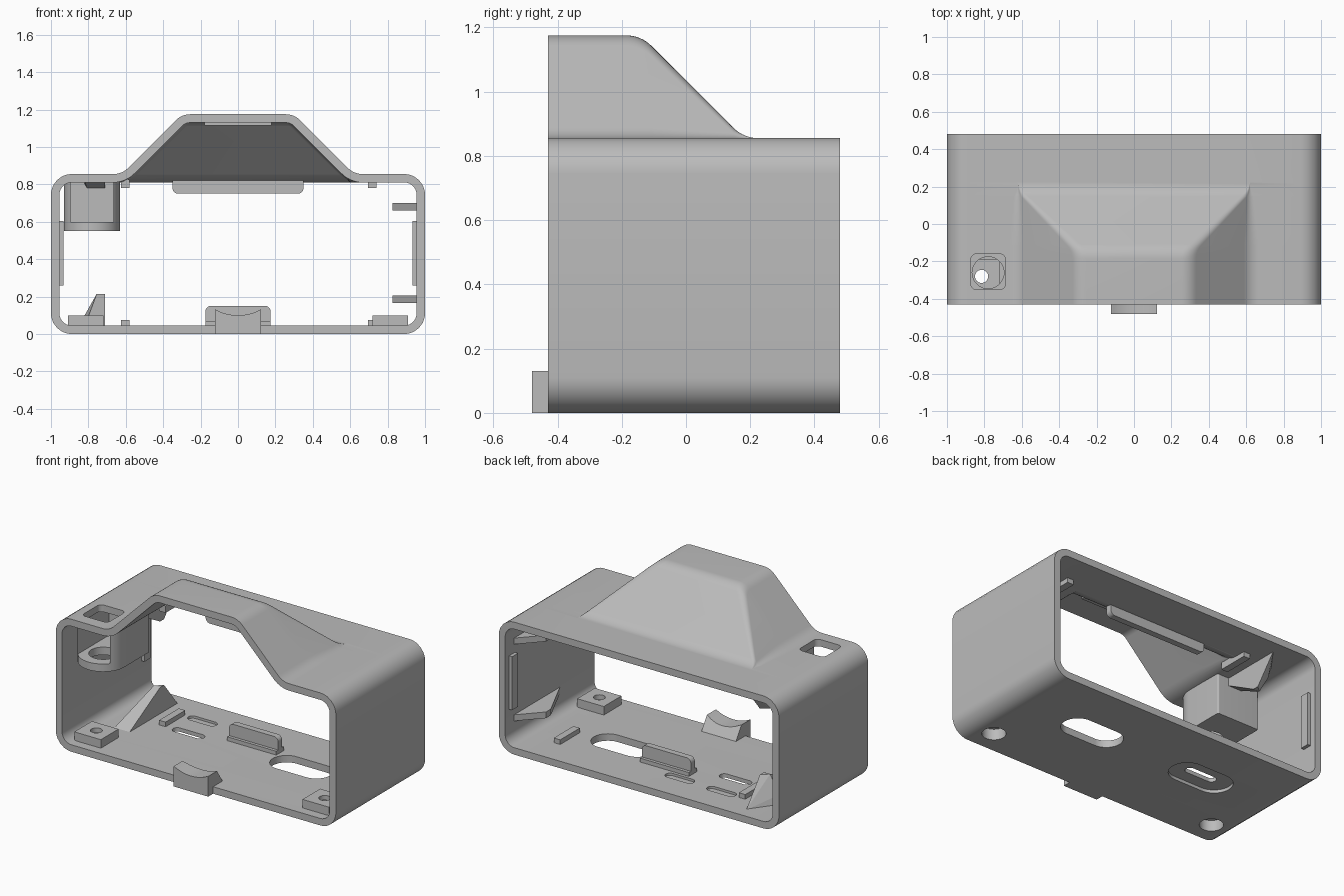
import bpy, bmesh, math
from mathutils import Vector

if "Cube" in bpy.data.objects:
    bpy.data.objects.remove(bpy.data.objects["Cube"])

grey = bpy.data.materials.new("plain_grey")
grey.use_nodes = True
grey.diffuse_color = (0.5, 0.5, 0.5, 1)
grey.node_tree.nodes["Principled BSDF"].inputs["Base Color"].default_value = (0.5, 0.5, 0.5, 1)

T, R, F = 0.045, 0.11, 0.11          # wall, corner radius, hump fillet
FRONT, BACK, TOP, RISE = -0.43, 0.48, 0.855, 0.32
TAN = math.tan(math.pi / 8)


# ---- helpers ----
def corner(a, p, b, r, n=6):
    """Arc points that round the corner p between a and b."""
    a, p, b = Vector(a), Vector(p), Vector(b)
    d1, d2 = (a - p).normalized(), (b - p).normalized()
    half = d1.angle(d2) / 2
    c = p + (d1 + d2).normalized() * r / math.sin(half)
    s, e = p + d1 * r / math.tan(half) - c, p + d2 * r / math.tan(half) - c
    return [c + s.lerp(e, i / n).normalized() * r for i in range(n + 1)]


def rounded(pts, radii, n=6):
    out = []
    for i, (p, r) in enumerate(zip(pts, radii)):
        out += corner(pts[i - 1], p, pts[(i + 1) % len(pts)], r, n) if r else [Vector(p)]
    return out


def rect(x0, x1, y0, y1):
    return [(x0, y0), (x1, y0), (x1, y1), (x0, y1)]


def rrect(cx, cy, w, h, r, n=6):
    return rounded(rect(cx - w / 2, cx + w / 2, cy - h / 2, cy + h / 2), [r] * 4, n)


def slot(cx, cy, w, h):
    return rrect(cx, cy, w, h, h * 0.499, 10)


def circle(cx, cy, r, n=40):
    return [(cx + r * math.cos(math.tau * i / n), cy + r * math.sin(math.tau * i / n)) for i in range(n)]


def finish(name, bm):
    bmesh.ops.recalc_face_normals(bm, faces=bm.faces)
    me = bpy.data.meshes.new(name)
    bm.to_mesh(me)
    bm.free()
    me.materials.append(grey)
    ob = bpy.data.objects.new(name, me)
    bpy.context.collection.objects.link(ob)
    return ob


def prism(name, outline, lo, hi, axis="Z"):
    """Extrude a 2D outline along an axis."""
    place = {"Z": lambda u, v, w: (u, v, w), "Y": lambda u, v, w: (u, w, v),
             "X": lambda u, v, w: (w, u, v)}[axis]
    bm = bmesh.new()
    a, b = ([bm.verts.new(place(p[0], p[1], w)) for p in outline] for w in (lo, hi))
    bm.faces.new(a)
    bm.faces.new(b)
    for i in range(len(a)):
        bm.faces.new((a[i - 1], a[i], b[i], b[i - 1]))
    return finish(name, bm)


def hull(name, pts):
    bm = bmesh.new()
    bmesh.ops.convex_hull(bm, input=[bm.verts.new(p) for p in pts])
    bmesh.ops.dissolve_limit(bm, angle_limit=0.01, verts=bm.verts, edges=bm.edges)
    return finish(name, bm)


def activate(ob):
    bpy.ops.object.select_all(action="DESELECT")
    ob.select_set(True)
    bpy.context.view_layer.objects.active = ob


def cut(ob, *cutters):
    activate(ob)
    for c in cutters:
        m = ob.modifiers.new("cut", "BOOLEAN")
        m.operation, m.solver, m.object = "DIFFERENCE", "EXACT", c
        bpy.ops.object.modifier_apply(modifier=m.name)
        bpy.data.objects.remove(c)


# ---- shell: sections lofted from front to back, outside and inside ----
def section(y, h, o):
    h = max(h, 1e-4)
    w, zt, xb = 1 - o, TOP - o, 0.62 - o * TAN
    k = min(1, 0.98 * h * math.sqrt(2) / (TAN * 2 * F))
    half = [(w, o), (w, zt), (xb, zt), (xb - h, zt + h)]
    radii = [R - o, R - o, k * (F + o), k * (F - o)]
    pts = half + [(-x, z) for x, z in reversed(half)]
    return [(p.x, y, p.y) for p in rounded(pts, radii + radii[::-1])]


def stations(o):
    foot = 0.18 - o * TAN
    path = [(FRONT, RISE), (foot - RISE, RISE), (foot, 0), (BACK, 0)]
    return rounded(path, [0, F - o, F + o, 0], 8)


bm = bmesh.new()
rings = [[bm.verts.new(c) for c in section(s.x, s.y, 0)] for s in stations(0)]
rings += [[bm.verts.new(c) for c in section(s.x, s.y, T)] for s in reversed(stations(T))]
for i, b in enumerate(rings):
    a = rings[i - 1]
    for j in range(len(a)):
        bm.faces.new((a[j - 1], a[j], b[j], b[j - 1]))
bmesh.ops.remove_doubles(bm, verts=bm.verts, dist=0.0005)
shell = finish("shell", bm)


def screw_cutters(x):
    return (prism("bore", circle(x, -0.28, 0.07), -0.1, 0.07),
            prism("hole", circle(x, -0.28, 0.035), -0.1, 0.3))


cut(shell,
    prism("top_window", rrect(-0.78, -0.255, 0.185, 0.19, 0.03), 0.75, 0.95),
    prism("large_opening", slot(0.39, 0.09, 0.41, 0.2), -0.1, 0.2),
    prism("under_recess", slot(-0.42, 0.095, 0.42, 0.22), -0.1, 0.02),
    prism("key_slot", slot(-0.42, 0.095, 0.22, 0.06), -0.1, 0.2),
    prism("shallow_slot_a", slot(-0.45, 0.28, 0.2, 0.06), 0.03, 0.2),
    prism("shallow_slot_b", slot(-0.145, 0.27, 0.2, 0.06), 0.03, 0.2),
    *screw_cutters(-0.815), *screw_cutters(0.815))

# ---- screw pads ----
for side, x in (("right", -0.815), ("left", 0.815)):
    pad = prism(side + "_screw_pad", rect(x - 0.095, x + 0.095, -0.37, -0.19), 0.02, 0.1)
    cut(pad, *screw_cutters(x))

# ---- button cup under the top window ----
cup = prism("button_cup", rounded(rect(-0.93, -0.63, -0.41, 0), [0.149, 0.149, 0.01, 0.01], 10), 0.55, 0.82)
cut(cup, prism("inside", rect(-0.895, -0.665, -0.6, -0.035), 0.6, 0.95),
    prism("hole", circle(-0.78, -0.26, 0.085), 0.4, 0.7))

# ---- wedges, rails and strips ----
for place, z in (("floor", lambda v: v), ("ceiling", lambda v: TOP - v)):
    hull(place + "_wedge", [(x, y, z(h)) for x, y, h in (
        (-0.82, -0.1, 0.04), (-0.71, -0.1, 0.04), (-0.82, 0.25, 0.04), (-0.71, 0.4, 0.04),
        (-0.82, 0.22, 0.1), (-0.755, 0.2, 0.16), (-0.755, 0.22, 0.215),
        (-0.71, 0.22, 0.215), (-0.71, 0.26, 0.215))])
    for side, x in (("right", -0.603), ("left", 0.718)):
        lo, hi = sorted((z(0.03), z(0.075)))
        prism(f"{place}_rail_{side}", rect(x - 0.023, x + 0.023, 0.09, 0.29), lo, hi)

for name, z in (("lower", 0.165), ("upper", 0.66)):
    prism(name + "_wall_gusset", [(0.965, -0.1), (0.825, 0.2), (0.825, 0.25), (0.965, 0.4)], z, z + 0.04)

for side, s in (("right", -1), ("left", 1)):
    x0, x1 = sorted((s * 0.933, s * 0.965))
    prism(side + "_wall_strip", rect(x0, x1, 0.38, 0.44), 0.26, 0.605)

# ---- upright stops on floor and ceiling ----
prism("floor_stop", rounded(rect(-0.175, 0.175, 0.03, 0.15), [0, 0, 0.03, 0.03]), 0.16, 0.2, "Y")
prism("floor_stop_base", rect(-0.175, 0.175, 0.14, 0.22), 0.03, 0.07)
prism("ceiling_stop", rounded(rect(-0.35, 0.35, 0.75, 0.83), [0.03, 0.03, 0, 0]), 0.17, 0.21, "Y")
prism("hump_ceiling_plate", rect(-0.18, 0.18, -0.25, -0.15), 1.115, 1.14)

# ---- front clip with a hollowed top ----
clip = prism("front_clip", [(-0.48, 0), (-0.48, 0.13), (-0.39, 0.13), (-0.33, 0.04), (-0.4, 0.02), (-0.4, 0)],
             -0.123, 0.123, "X")
cut(clip, prism("hollow", circle(0, 0.355, 0.255, 96), -0.6, -0.2, "Y"))

# ---- smooth rounded parts, keep hard edges ----
for ob in (shell, cup, clip, *[o for o in bpy.data.objects if "pad" in o.name or "stop" in o.name]):
    activate(ob)
    bpy.ops.object.shade_smooth_by_angle(angle=math.radians(30))
